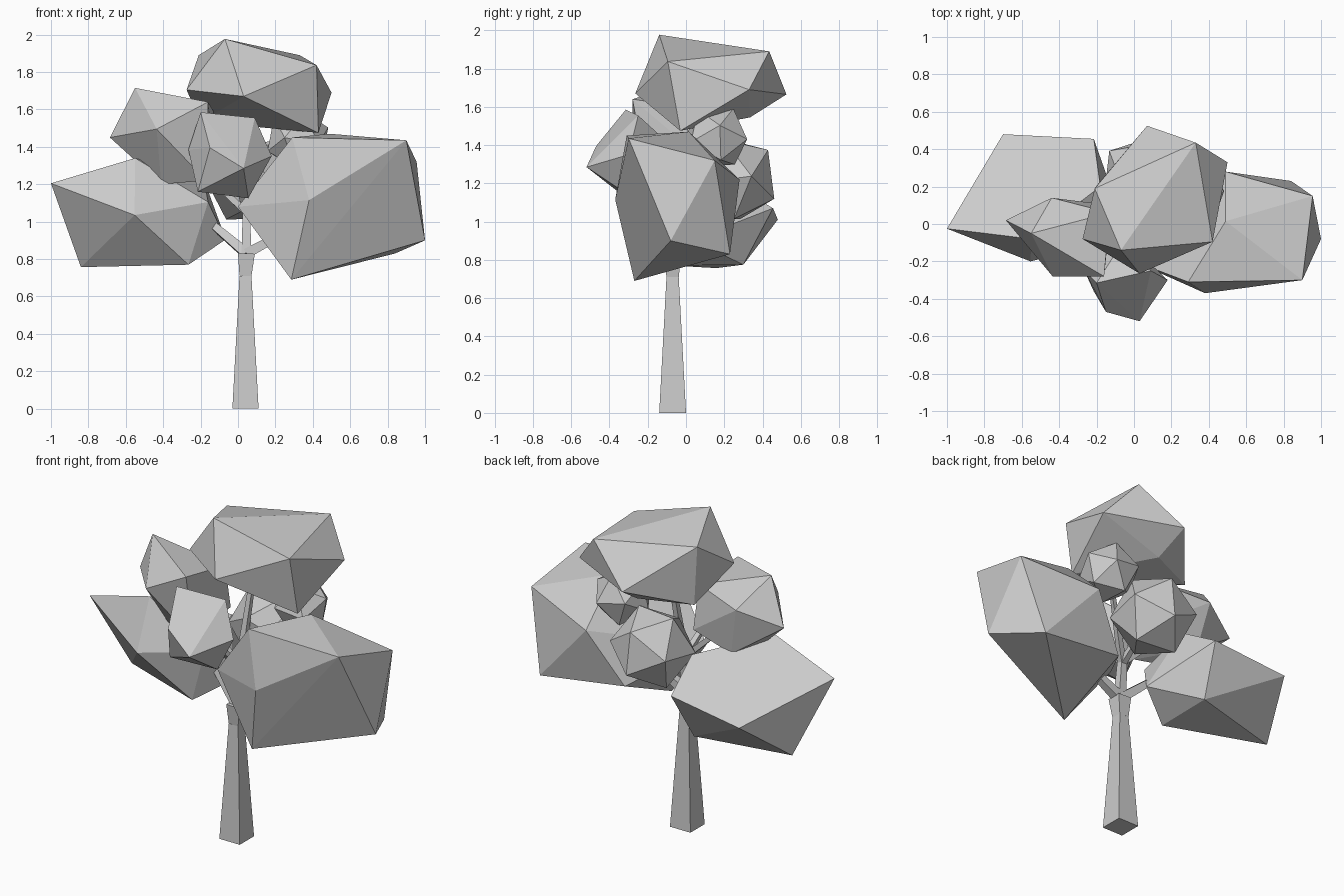
import bpy
import bmesh
from math import pi
from mathutils import Vector

# Remove the default object
cube = bpy.data.objects.get("Cube")
if cube:
    bpy.data.objects.remove(cube, do_unlink=True)

# Single flat colour
grey = bpy.data.materials.new("light grey")
grey.use_nodes = True
colour = (0.6, 0.6, 0.6, 1)
grey.diffuse_color = colour
grey.node_tree.nodes["Principled BSDF"].inputs["Base Color"].default_value = colour


def finish(name, bm):
    """Turn a bmesh into a flat shaded, grey object."""
    bmesh.ops.recalc_face_normals(bm, faces=bm.faces[:])
    mesh = bpy.data.meshes.new(name)
    bm.to_mesh(mesh)
    bm.free()
    mesh.materials.append(grey)
    obj = bpy.data.objects.new(name, mesh)
    bpy.context.scene.collection.objects.link(obj)
    return obj


def faceted_clump(name, corners):
    """Low-poly leaf clump: the hull around a few corner points."""
    bm = bmesh.new()
    for corner in corners:
        bm.verts.new(corner)
    hull = bmesh.ops.convex_hull(bm, input=bm.verts[:])
    inner = [g for g in hull["geom_interior"] if isinstance(g, bmesh.types.BMVert)]
    bmesh.ops.delete(bm, geom=inner, context="VERTS")
    return finish(name, bm)


def round_clump(name, centre, radius, turn):
    """Small twenty-sided leaf clump."""
    bm = bmesh.new()
    bmesh.ops.create_icosphere(bm, subdivisions=1, radius=radius)
    obj = finish(name, bm)
    obj.location = centre
    obj.rotation_euler = turn
    return obj


def tapered_limb(name, start, end, start_half, end_half):
    """Square limb that narrows from start to end."""
    start, end = Vector(start), Vector(end)
    axis = end - start
    bm = bmesh.new()
    bmesh.ops.create_cone(bm, cap_ends=True, segments=4,
                          radius1=start_half * 2 ** 0.5,
                          radius2=end_half * 2 ** 0.5, depth=axis.length)
    # Set the square's sides parallel to the axes before aiming the limb
    corner = bm.verts[:][0].co
    if min(abs(corner.x), abs(corner.y)) < 0.001:
        for v in bm.verts:
            x, y = v.co.x, v.co.y
            v.co.x, v.co.y = (x - y) / 2 ** 0.5, (x + y) / 2 ** 0.5
    aim = Vector((0, 0, 1)).rotation_difference(axis)
    for v in bm.verts:
        v.co = aim @ v.co + (start + end) / 2
    return finish(name, bm)


# Trunk, with a flared fork on top
trunk_top = (0.04, -0.07, 0.71)
fork = (0.045, -0.07, 0.83)
crown = (0.045, -0.05, 1.05)
tapered_limb("trunk", (0.04, -0.07, 0), trunk_top, 0.07, 0.032)
tapered_limb("fork", trunk_top, fork, 0.032, 0.045)
tapered_limb("leader", fork, crown, 0.026, 0.02)
tapered_limb("top_branch", crown, (0.08, 0.05, 1.65), 0.02, 0.012)

# Branches from the fork and twigs from the leader
for name, tip in {"left_branch": (0.4, -0.07, 1.02),
                  "right_branch": (-0.25, 0.02, 1.08)}.items():
    tapered_limb(name, fork, tip, 0.027, 0.014)
for name, tip in {"front_twig": (-0.04, -0.3, 1.35),
                  "right_twig": (-0.35, -0.04, 1.42),
                  "back_twig": (0.06, 0.22, 1.22),
                  "side_twig": (0.3, 0.15, 1.42)}.items():
    tapered_limb(name, crown, tip, 0.018, 0.01)

# Large leaf clumps
faceted_clump("left_foliage", [
    (.29, -.31, 1.45), (.9, -.3, 1.435), (.955, .15, 1.32), (1, -.08, .9),
    (.84, .23, .83), (.285, -.27, .69), (0, -.2, 1.08), (.38, -.37, 1.115),
    (.49, .28, 1.22), (.49, .015, 1.47), (.28, .2, .9)])
faceted_clump("right_foliage", [
    (-1, -.025, 1.205), (-.84, .16, .757), (-.265, .3, .775), (-.265, -.07, .77),
    (-.553, -.2, 1.035), (-.065, .03, .905), (-.16, -.1, 1.105), (-.55, -.08, 1.34),
    (-.7, .48, 1.01), (-.215, .455, 1.07), (-.18, .2, 1.22)])
faceted_clump("top_foliage", [
    (-.07, -.14, 1.977), (-.21, .19, 1.89), (-.275, -.08, 1.705), (.33, .435, 1.89),
    (.42, -.095, 1.837), (.5, .33, 1.69), (.43, -.03, 1.475), (.03, -.265, 1.67),
    (.07, .525, 1.665), (.1, .335, 1.545), (-.2, .205, 1.535)])

# Medium leaf clumps
faceted_clump("upper_right_foliage", [
    (-.55, -.05, 1.715), (-.685, .02, 1.45), (-.41, -.08, 1.2), (-.435, -.28, 1.495),
    (-.16, -.28, 1.64), (-.44, .14, 1.54), (-.38, .1, 1.24), (-.12, .1, 1.32),
    (-.13, .06, 1.59), (-.17, -.2, 1.22)])
faceted_clump("front_foliage", [
    (-.2, -.315, 1.585), (.09, -.25, 1.555), (.18, -.3, 1.35), (.055, -.28, 1.125),
    (-.215, -.36, 1.16), (-.265, -.25, 1.385), (-.15, -.47, 1.395), (.03, -.52, 1.285),
    (-.05, -.08, 1.4), (-.1, -.12, 1.2)])

# Small leaf clumps
round_clump("back_foliage", (0.06, 0.24, 1.22), 0.245, (pi / 7, pi / 9, pi / 5))
round_clump("small_foliage", (0.32, 0.16, 1.44), 0.175, (pi / 5, 0, pi / 8))
